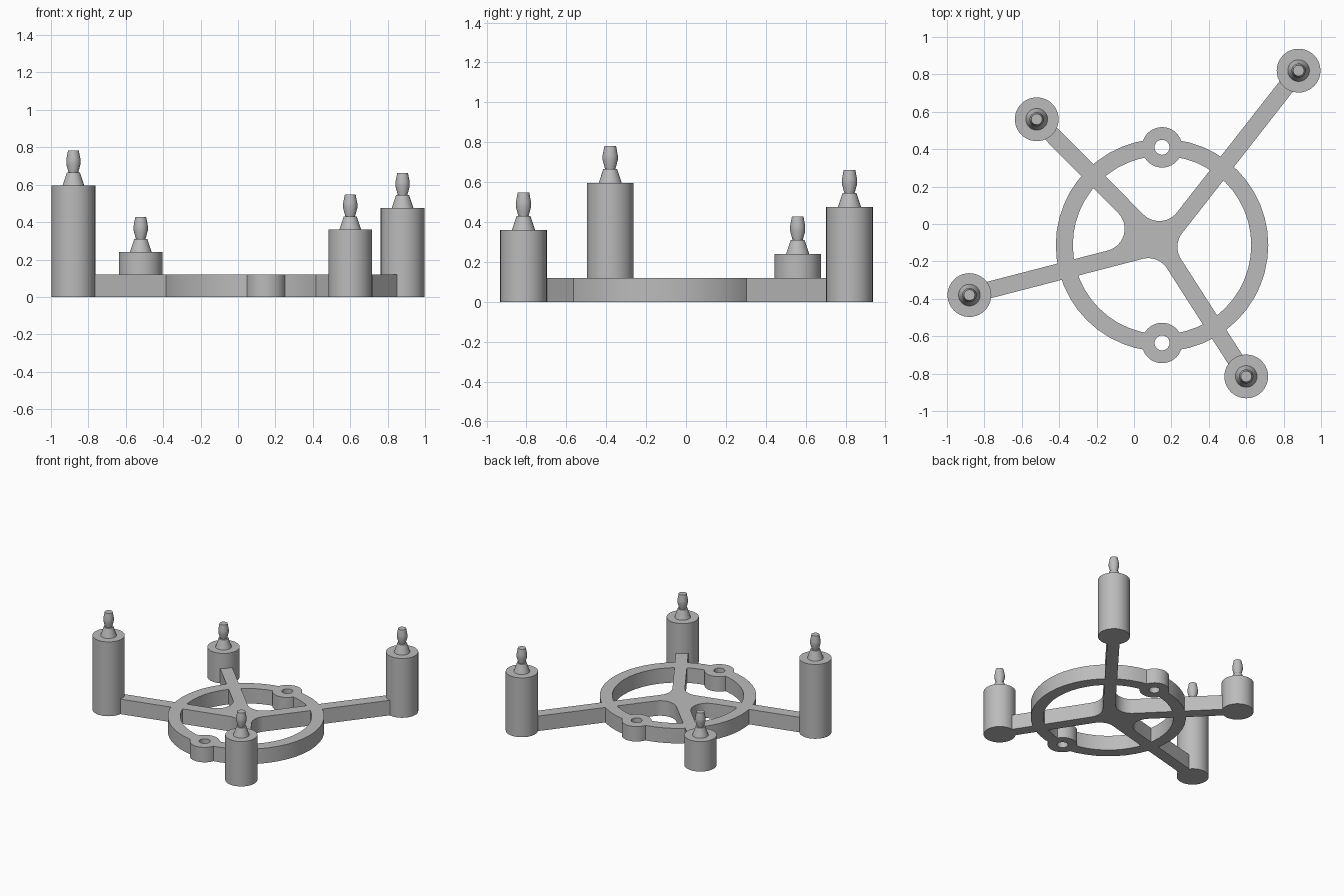
import bpy
import bmesh
from math import sin, cos, pi, atan2, hypot

if "Cube" in bpy.data.objects:
    bpy.data.objects.remove(bpy.data.objects["Cube"])

grey = bpy.data.materials.new("mid grey")
grey.use_nodes = True
grey.diffuse_color = (0.5, 0.5, 0.5, 1)
grey.node_tree.nodes["Principled BSDF"].inputs["Base Color"].default_value = (0.5, 0.5, 0.5, 1)

CX, CY = 0.15, -0.113            # ring centre
THICK = 0.12                     # frame thickness
RING_OUT, RING_IN = 0.568, 0.477
LUG_OFFSET, LUG_R, HOLE_R = 0.523, 0.108, 0.04
POST_R = 0.117
ARM_HALF, FILLET = 0.045, 0.12
# post x, y, height
POSTS = {"back_left": (0.88, 0.82, 0.475), "back_right": (-0.52, 0.56, 0.24),
         "front_right": (-0.88, -0.38, 0.595), "front_left": (0.6, -0.815, 0.36)}


def make_object(name, bm):
    bmesh.ops.recalc_face_normals(bm, faces=bm.faces)
    mesh = bpy.data.meshes.new(name)
    bm.to_mesh(mesh)
    bm.free()
    mesh.materials.append(grey)
    ob = bpy.data.objects.new(name, mesh)
    bpy.context.collection.objects.link(ob)
    return ob


def extrude_outline(name, points, z0=0.0, z1=THICK):
    bm = bmesh.new()
    face = bm.faces.new([bm.verts.new((x, y, z0)) for x, y in points])
    res = bmesh.ops.extrude_face_region(bm, geom=[face])
    top = [v for v in res["geom"] if isinstance(v, bmesh.types.BMVert)]
    bmesh.ops.translate(bm, verts=top, vec=(0, 0, z1 - z0))
    return make_object(name, bm)


def circle(x, y, r, n):
    return [(x + r * cos(2 * pi * i / n), y + r * sin(2 * pi * i / n)) for i in range(n)]


def lathe(name, profile, x, y, n=40):
    """Revolve (radius, height) points into a capped solid."""
    bm = bmesh.new()
    rings = [[bm.verts.new((px, py, z)) for px, py in circle(x, y, r, n)] for r, z in profile]
    for a, b in zip(rings, rings[1:]):
        for i in range(n):
            j = (i + 1) % n
            bm.faces.new((a[i], a[j], b[j], b[i]))
    bm.faces.new(rings[0])
    bm.faces.new(rings[-1])
    return make_object(name, bm)


def combine(target, tool, operation):
    mod = target.modifiers.new("join", 'BOOLEAN')
    mod.operation, mod.solver, mod.object = operation, 'EXACT', tool
    bpy.context.view_layer.objects.active = target
    bpy.ops.object.modifier_apply(modifier=mod.name)
    bpy.data.objects.remove(tool)


def smooth(ob):
    bpy.ops.object.select_all(action='DESELECT')
    ob.select_set(True)
    bpy.context.view_layer.objects.active = ob
    bpy.ops.object.shade_smooth_by_angle(angle=pi / 7)


def spider_outline():
    """Four arms reaching the posts, with rounded inner corners."""
    arms = sorted((atan2(y - CY, x - CX) % (2 * pi), hypot(x - CX, y - CY) - 0.09)
                  for x, y, _ in POSTS.values())
    pts = []
    for i, (a, length) in enumerate(arms):
        for side in (-ARM_HALF, ARM_HALF):
            pts.append((CX + length * cos(a) - side * sin(a),
                        CY + length * sin(a) + side * cos(a)))
        gap = (arms[(i + 1) % len(arms)][0] - a) % (2 * pi)
        d = (FILLET + ARM_HALF) / sin(gap / 2)
        fx, fy = CX + d * cos(a + gap / 2), CY + d * sin(a + gap / 2)
        steps = 12
        for k in range(steps + 1):
            t = a - pi / 2 - (pi - gap) * k / steps
            pts.append((fx + FILLET * cos(t), fy + FILLET * sin(t)))
    return pts


# Frame: ring, spider arms and two drilled lugs
frame = extrude_outline("frame", circle(CX, CY, RING_OUT, 48))
combine(frame, extrude_outline("ring_cut", circle(CX, CY, RING_IN, 48), -0.1, 0.3), 'DIFFERENCE')
combine(frame, extrude_outline("arms", spider_outline()), 'UNION')
for s in (1, -1):
    ly = CY + s * LUG_OFFSET
    combine(frame, extrude_outline("lug", circle(CX, ly, LUG_R, 40)), 'UNION')
    combine(frame, extrude_outline("hole", circle(CX, ly, HOLE_R, 32), -0.1, 0.3), 'DIFFERENCE')
smooth(frame)

# Posts, each with a tapered base and barbed pin on top
PIN = [(0.058, 0), (0.035, 0.07), (0.026, 0.071), (0.038, 0.115), (0.038, 0.14), (0.029, 0.187)]
for name, (x, y, h) in POSTS.items():
    profile = [(POST_R, 0), (POST_R, h)] + [(r, h + z) for r, z in PIN]
    smooth(lathe(name + "_post", profile, x, y))
